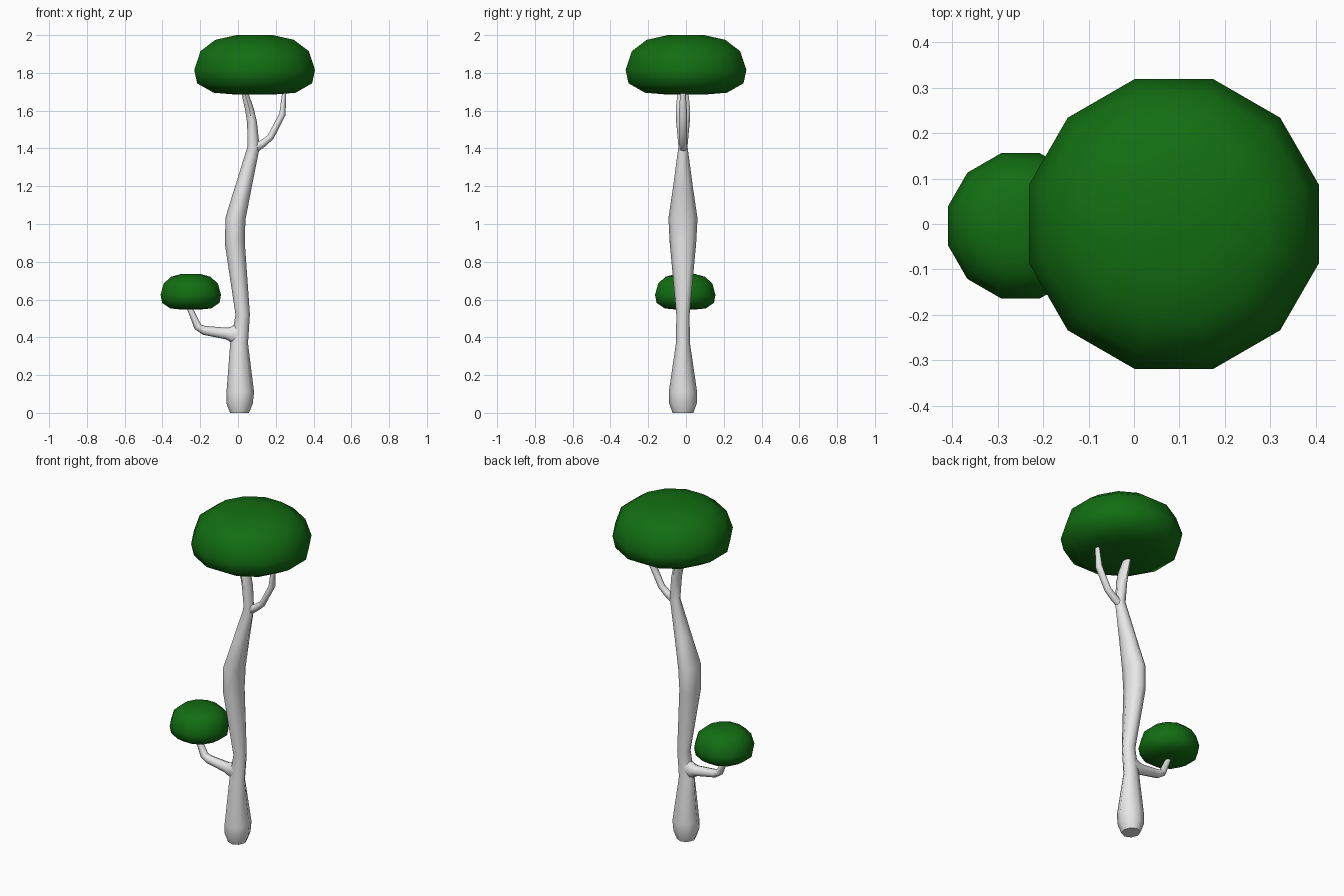
import bpy, bmesh
from math import sin, cos, tau, radians
from mathutils import Vector

if "Cube" in bpy.data.objects:
    bpy.data.objects.remove(bpy.data.objects["Cube"])

def material(name, rgb):
    m = bpy.data.materials.new(name)
    m.diffuse_color = (*rgb, 1)
    m.use_nodes = True
    m.node_tree.nodes["Principled BSDF"].inputs["Base Color"].default_value = m.diffuse_color
    return m

bark = material("pale bark", (0.8, 0.8, 0.8))
leaf = material("dark green leaves", (0.006, 0.155, 0.006))

def loft(name, rings, mat, angle):
    """Skin a list of equal-length point rings and cap both ends."""
    bm = bmesh.new()
    vr = [[bm.verts.new(p) for p in r] for r in rings]
    n = len(vr[0])
    for a, b in zip(vr, vr[1:]):
        for i in range(n):
            bm.faces.new((a[i], a[(i + 1) % n], b[(i + 1) % n], b[i]))
    bm.faces.new(vr[0][::-1])
    bm.faces.new(vr[-1])
    bmesh.ops.recalc_face_normals(bm, faces=bm.faces)
    me = bpy.data.meshes.new(name)
    bm.to_mesh(me)
    bm.free()
    me.materials.append(mat)
    ob = bpy.data.objects.new(name, me)
    bpy.context.collection.objects.link(ob)
    bpy.context.view_layer.objects.active = ob
    ob.select_set(True)
    bpy.ops.object.shade_smooth_by_angle(angle=radians(angle))
    ob.select_set(False)

def limb(name, path, flat_base=False, sides=8, y=-0.016):
    """Tube in the xz plane; path points are (x, z, in-plane radius, y radius)."""
    pts = [Vector((p[0], y, p[1])) for p in path]
    rings = []
    for i, (c, p) in enumerate(zip(pts, path)):
        t = (pts[min(i + 1, len(pts) - 1)] - pts[max(i - 1, 0)]).normalized()
        if flat_base and i == 0:
            t = Vector((0, 0, 1))
        u = Vector((t.z, 0, -t.x))
        rings.append([c + u * p[2] * cos(tau * k / sides)
                      + Vector((0, p[3] * sin(tau * k / sides), 0))
                      for k in range(sides)])
    loft(name, rings, bark, 60)

def canopy(name, x, y, z, sr, sz, sides=12):
    """Squashed leaf cap; profile is (radius, height)."""
    prof = [(0.10, 0), (0.225, 0.01), (0.315, 0.06), (0.331, 0.13),
            (0.297, 0.23), (0.215, 0.29), (0.10, 0.315)]
    rings = [[(x + sr * r * cos(tau * (k + .5) / sides),
               y + sr * r * sin(tau * (k + .5) / sides), z + sz * h)
              for k in range(sides)] for r, h in prof]
    loft(name, rings, leaf, 80)

# trunk running into the left top branch
limb("trunk", [(0.008, 0, 0.05, 0.055), (0.008, 0.05, 0.07, 0.073),
               (0.012, 0.11, 0.073, 0.075), (0.006, 0.37, 0.047, 0.037),
               (0.025, 0.52, 0.038, 0.035), (-0.017, 0.9, 0.053, 0.07),
               (-0.013, 1.03, 0.053, 0.077), (0.03, 1.2, 0.043, 0.052),
               (0.083, 1.41, 0.032, 0.024), (0.074, 1.54, 0.026, 0.036),
               (0.06, 1.61, 0.023, 0.038), (0.026, 1.73, 0.015, 0.025)], True)

# right top branch
limb("right_top_branch", [(0.08, 1.40, 0.03, 0.02), (0.13, 1.425, 0.02, 0.02),
                          (0.172, 1.46, 0.018, 0.02), (0.235, 1.58, 0.017, 0.022),
                          (0.248, 1.73, 0.009, 0.012)])

# low side branch
limb("low_branch", [(0.015, 0.42, 0.07, 0.035), (-0.035, 0.415, 0.042, 0.034),
                    (-0.06, 0.42, 0.031, 0.03), (-0.18, 0.437, 0.024, 0.026),
                    (-0.212, 0.455, 0.021, 0.024), (-0.252, 0.545, 0.015, 0.018),
                    (-0.265, 0.58, 0.012, 0.014)])

# leaf caps
canopy("top_canopy", 0.088, 0, 1.685, 1, 1)
canopy("low_canopy", -0.25, -0.004, 0.547, 0.5, 0.6)
